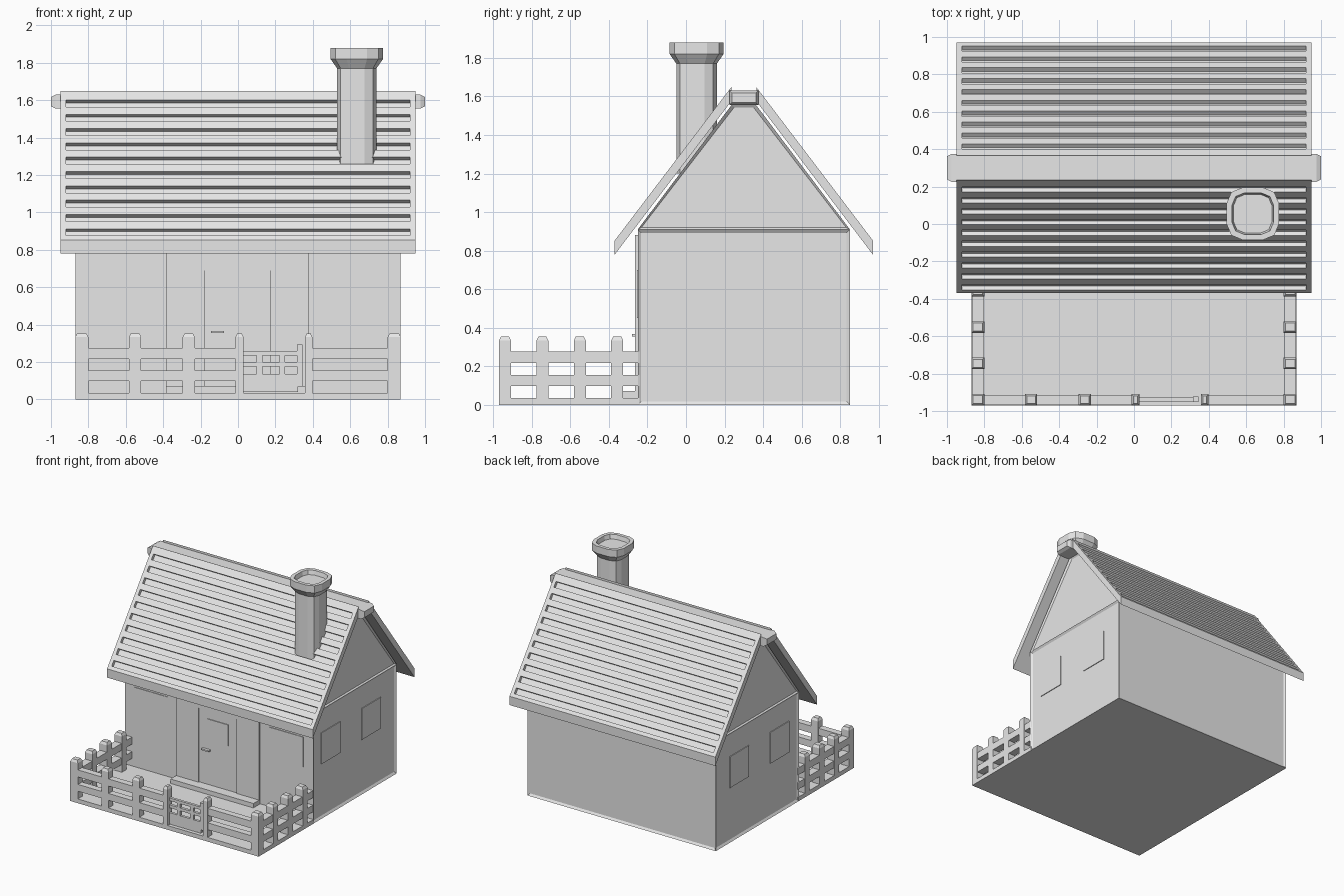
import bpy, bmesh
from mathutils import Vector

cube = bpy.data.objects.get("Cube")
if cube:
    bpy.data.objects.remove(cube, do_unlink=True)

mat = bpy.data.materials.new("light grey")
mat.use_nodes = True
GREY = (0.8, 0.8, 0.8, 1)
mat.diffuse_color = GREY
mat.node_tree.nodes["Principled BSDF"].inputs["Base Color"].default_value = GREY


def finish(bm, name):
    bmesh.ops.recalc_face_normals(bm, faces=bm.faces)
    mesh = bpy.data.meshes.new(name)
    bm.to_mesh(mesh)
    bm.free()
    mesh.materials.append(mat)
    ob = bpy.data.objects.new(name, mesh)
    bpy.context.collection.objects.link(ob)
    return ob


def add_box(bm, x, y, z):
    """Box from three (low, high) ranges; returns its faces."""
    verts = bmesh.ops.create_cube(bm, size=1)["verts"]
    for v in verts:
        v.co = [lo + (c + 0.5) * (hi - lo) for c, (lo, hi) in zip(v.co, (x, y, z))]
    return list({f for v in verts for f in v.link_faces})


def add_prism(bm, profile, x0, x1):
    """Extrude a (y, z) profile along x."""
    face = bm.faces.new([bm.verts.new((x0, y, z)) for y, z in profile])
    geom = bmesh.ops.extrude_face_region(bm, geom=[face])["geom"]
    bm.faces.new(list(reversed(face.verts))) if not face.is_valid else None
    for v in geom:
        if isinstance(v, bmesh.types.BMVert):
            v.co.x = x1


def inset(bm, rule, thickness, depth):
    bm.normal_update()
    faces = [f for f in bm.faces if rule(f.normal)]
    bmesh.ops.inset_individual(bm, faces=faces, thickness=thickness, depth=depth)


def box(name, x, y, z):
    bm = bmesh.new()
    add_box(bm, x, y, z)
    return finish(bm, name)


W = 0.87        # half width of the house and yard
MID = 0.3       # y of the ridge

# House walls with recessed side and back panels
bm = bmesh.new()
add_box(bm, (-W, W), (-0.25, 0.85), (0, 0.91))
inset(bm, lambda n: abs(n.x) > 0.9 or n.y > 0.9, 0.025, -0.012)
finish(bm, "walls")

# Gable with recessed ends
bm = bmesh.new()
add_prism(bm, [(-0.25, 0.91), (0.85, 0.91), (0.36, 1.56), (0.24, 1.56)], -W, W)
bmesh.ops.recalc_face_normals(bm, faces=bm.faces)
inset(bm, lambda n: abs(n.x) > 0.9, 0.02, -0.012)
finish(bm, "gable")

# Roof slopes with long grooves
EAVE_Y, EAVE_Z, TOP_Y, SLOPE, DROP = -0.37, 0.852, 0.235, 1.316, 0.073
normal = Vector((-SLOPE, 1)).normalized()


def on_roof(z):
    return Vector((EAVE_Y + (z - EAVE_Z) / SLOPE, z))


top_z = EAVE_Z + (TOP_Y - EAVE_Y) * SLOPE
plain = [(EAVE_Y, EAVE_Z - DROP), (EAVE_Y, EAVE_Z), (TOP_Y, top_z), (TOP_Y, top_z - DROP)]
grooved = plain[:2]
for i in range(10):
    z = 0.894 + 0.0765 * i
    low, high = on_roof(z - 0.0185), on_roof(z + 0.0185)
    cut = normal * 0.026
    grooved += [tuple(p) for p in (low, low - cut, high - cut, high)]
grooved += plain[2:]

for name, back in (("front_roof", False), ("back_roof", True)):
    bm = bmesh.new()
    for profile, x0, x1 in ((plain, -0.95, -0.92), (grooved, -0.92, 0.92), (plain, 0.92, 0.95)):
        pts = [(2 * MID - y, z) if back else (y, z) for y, z in profile]
        add_prism(bm, pts, x0, x1)
    finish(bm, name)

# Ridge cap with tapered ends
bm = bmesh.new()
add_box(bm, (-0.975, 0.975), (0.225, 0.375), (1.555, 1.63))
inset(bm, lambda n: abs(n.x) > 0.9, 0.018, 0.025)
finish(bm, "ridge_cap")

# Chimney: rounded square rings lofted upward, ending in a sunken top
quarter = [(0.14, -0.055), (0.14, 0.055), (0.115, 0.115)]
outline = []
for turn in range(4):
    outline += quarter
    quarter = [(-y, x) for x, y in quarter]
bm = bmesh.new()
rings = []
for z, s in ((1.2, 0.75), (1.77, 0.75), (1.82, 1), (1.88, 1), (1.88, 0.8), (1.845, 0.74)):
    rings.append([bm.verts.new((0.635 + s * x, 0.055 + s * y, z)) for x, y in outline])
for a, b in zip(rings, rings[1:]):
    for i in range(len(a)):
        j = (i + 1) % len(a)
        bm.faces.new((a[i], a[j], b[j], b[i]))
bm.faces.new(rings[0])
bm.faces.new(rings[-1])
finish(bm, "chimney")

# Entrance: side panels, lintel, door, window, handle and step
for name, x0, x1 in (("right_door_panel", -0.385, -0.18), ("left_door_panel", 0.172, 0.38)):
    box(name, (x0, x1), (-0.265, -0.24), (0.03, 0.88))
box("door_lintel", (-0.18, 0.172), (-0.262, -0.24), (0.69, 0.88))
box("door", (-0.18, 0.172), (-0.256, -0.24), (0.03, 0.69))
box("door_window", (-0.1, 0.092), (-0.262, -0.25), (0.445, 0.62))
box("door_handle", (-0.145, -0.075), (-0.28, -0.25), (0.355, 0.367))
box("door_step", (-0.385, 0.38), (-0.34, -0.24), (0, 0.072))

# Window plates
for side, s in (("left", 1), ("right", -1)):
    box(side + "_front_window", sorted((s * 0.47, s * 0.78)), (-0.255, -0.249), (0.45, 0.7))
    for part, y0 in (("fore", -0.13), ("rear", 0.4)):
        xr = sorted((s * (W - 0.013), s * (W - 0.006)))
        box(f"{side}_{part}_window", xr, (y0, y0 + 0.25), (0.45, 0.71))

# Yard
box("yard", (-W, W), (-0.97, -0.24), (0, 0.035))

# Fence posts with tapered tops
FRONT = (-0.97, -0.91)


def post(name, x, y):
    bm = bmesh.new()
    add_box(bm, x, y, (0, 0.333))
    inset(bm, lambda n: n.z > 0.9, 0.014, 0.02)
    finish(bm, name)


for i, (x, w) in enumerate(((-0.55, 0.065), (-0.263, 0.065), (0.008, 0.043), (0.378, 0.04))):
    post(f"front_post_{i + 1}", (x - w / 2, x + w / 2), FRONT)
for side, s in (("left", 1), ("right", -1)):
    xr = sorted((s * 0.8, s * W))
    for i in range(4):
        y = -0.97 + 0.194 * i
        post(f"{side}_post_{i + 1}", xr, (y, y + 0.062))

# Fence rails
bm = bmesh.new()
for zr in ((0.098, 0.155), (0.217, 0.276)):
    for s in (1, -1):
        add_box(bm, sorted((s * 0.803, s * (W - 0.003))), (-0.94, -0.24), zr)
    for xr in ((-0.84, 0.0), (0.38, 0.84)):
        add_box(bm, xr, (-0.967, -0.913), zr)
finish(bm, "fence_rails")

# Gate with a small grid and an end post
bm = bmesh.new()
GATE = (-0.948, -0.926)
for zr in ((0.04, 0.135), (0.176, 0.2), (0.235, 0.258)):
    add_box(bm, (0.02, 0.32), GATE, zr)
for x in (0.1, 0.222):
    add_box(bm, (x, x + 0.03), GATE, (0.1, 0.258))
add_box(bm, (0.315, 0.345), (-0.952, -0.922), (0.07, 0.295))
finish(bm, "gate")
